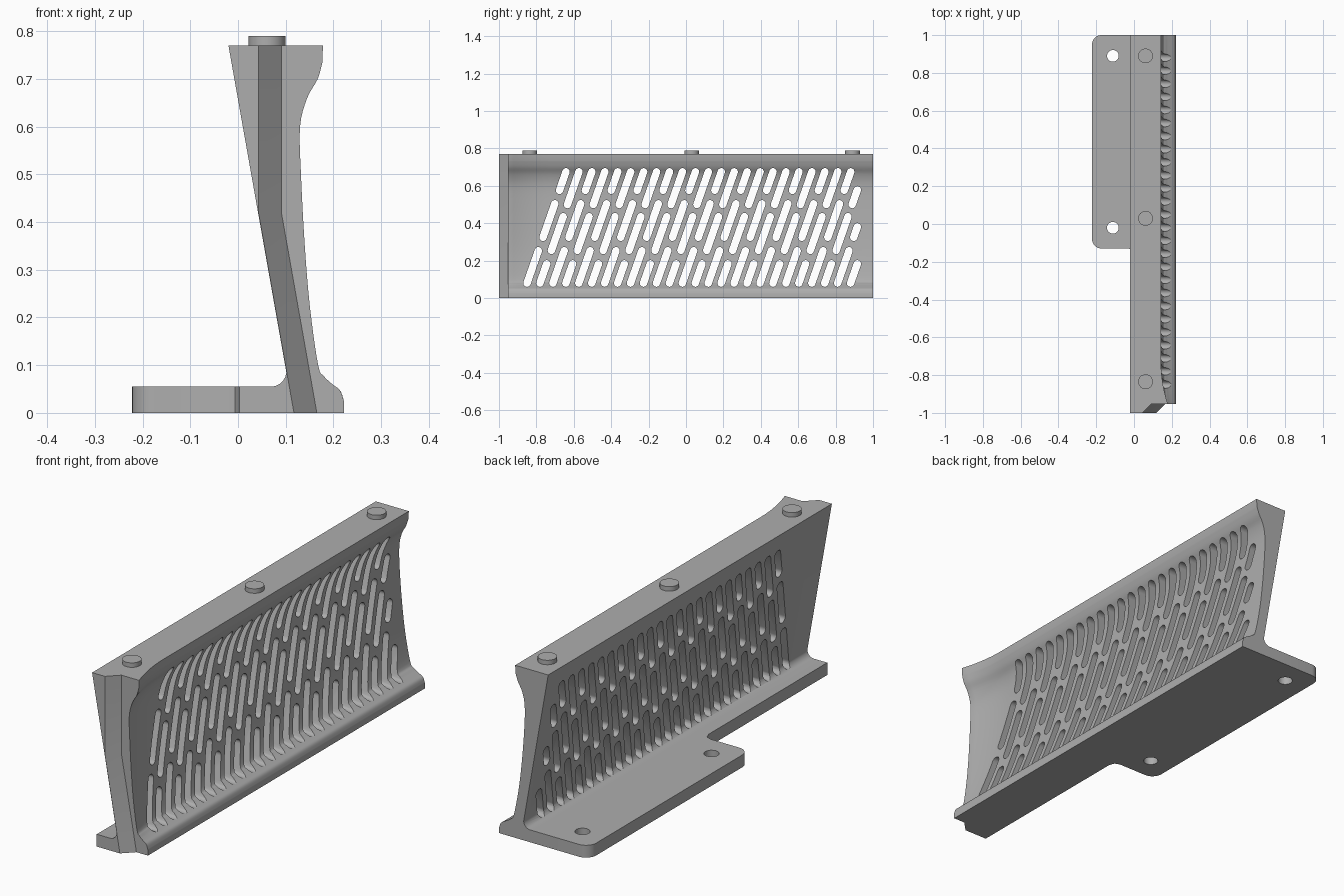
import bpy, bmesh, math

cube = bpy.data.objects.get("Cube")
if cube:
    bpy.data.objects.remove(cube, do_unlink=True)

grey = bpy.data.materials.new("plain_grey")
grey.use_nodes = True
COLOUR = (0.42, 0.42, 0.42, 1)
grey.diffuse_color = COLOUR
grey.node_tree.nodes["Principled BSDF"].inputs["Base Color"].default_value = COLOUR


def loft(bm, rings):
    """Join equal-length closed rings into a capped solid."""
    rows = [[bm.verts.new(p) for p in ring] for ring in rings]
    for a, b in zip(rows, rows[1:]):
        for i in range(len(a)):
            j = (i + 1) % len(a)
            bm.faces.new((a[i], a[j], b[j], b[i]))
    bm.faces.new(rows[0])
    bm.faces.new(rows[-1])


def finish(bm, name):
    bmesh.ops.recalc_face_normals(bm, faces=bm.faces)
    mesh = bpy.data.meshes.new(name)
    bm.to_mesh(mesh)
    bm.free()
    mesh.materials.append(grey)
    obj = bpy.data.objects.new(name, mesh)
    bpy.context.collection.objects.link(obj)
    return obj


def solid(name, rings):
    bm = bmesh.new()
    loft(bm, rings)
    return finish(bm, name)


def circle(x, y, z, r, n=32):
    return [(x + r * math.cos(math.tau * i / n), y + r * math.sin(math.tau * i / n), z)
            for i in range(n)]


def combine(target, tools, operation):
    """Apply booleans, then discard the tools."""
    for tool in tools:
        tool.hide_render = True
        mod = target.modifiers.new("cut", 'BOOLEAN')
        mod.operation, mod.solver, mod.object = operation, 'EXACT', tool
    bpy.context.view_layer.update()
    graph = bpy.context.evaluated_depsgraph_get()
    mesh = bpy.data.meshes.new_from_object(target.evaluated_get(graph))
    target.modifiers.clear()
    target.data = mesh
    for tool in tools:
        bpy.data.objects.remove(tool, do_unlink=True)


def smooth_path(points, steps=4):
    """Catmull-Rom curve through the points."""
    out = []
    pts = [points[0]] + points + [points[-1]]
    for a, b, c, d in zip(pts, pts[1:], pts[2:], pts[3:]):
        for s in range(steps):
            t = s / steps
            out.append(tuple(0.5 * (2 * q + (r - p) * t + (2 * p - 5 * q + 4 * r - s2) * t * t
                                    + (3 * q - p - 3 * r + s2) * t ** 3)
                             for p, q, r, s2 in zip(a, b, c, d)))
    return out + [points[-1]]


# Wall: front face (x inside, x at the flared end, z), lofted along y
FACE = [(.222, .222, .025), (.214, .214, .047), (.195, .198, .06), (.168, .18, .077),
        (.15, .168, .1), (.126, .151, .22), (.11, .14, .35), (.098, .132, .5),
        (.096, .13, .6), (.108, .145, .66), (.129, .167, .7), (.141, .177, .735)]
face = [(.222, .222, 0)] + smooth_path(FACE) + [(.143, .178, .77)]
FILLET = [(.07 + .032 * math.sin(a), .09 - .035 * math.cos(a))
          for a in [math.radians(80 - 16 * i) for i in range(6)]]
back = [(-.02, .77)] + FILLET + [(.003, .055), (.003, 0)]


def section(y, t):
    ring = [(a + (b - a) * t, y, z) for a, b, z in face]
    return ring + [(x, y, z) for x, z in back]


FLARE = 8
rings = [section(1, 0)] + [section(-.73 - .22 * i / FLARE, (i / FLARE) ** 2)
                           for i in range(FLARE + 1)] + [section(-1, 1)]
wall = solid("slotted_wall", rings)

# Chamfered step at the front end
step = solid("step_cutter", [
    [(a - .1, -1.1, z), (a, -1, z), (a + .048, -.952, z), (.5, -.952, z), (.5, -1.1, z)]
    for a, z in ((.135, -.1), (.043, .42), (.043, .9))])
combine(wall, [step], 'DIFFERENCE')

# Slanted slots, staggered in alternate columns
SLANT, RADIUS, PITCH = .35, .02, .0692
ROWS = [[(.06, .273), (.305, .524), (.556, .695)],
        [(.06, .203), (.235, .455), (.48, .695)]]
lean = math.atan(SLANT)
bm = bmesh.new()
for k in range(26):
    base = -.878 + PITCH * k
    for low, high in ROWS[k % 2]:
        high = min(high, (.923 - base) / SLANT)
        if high - low < 2.5 * RADIUS:
            continue
        outline = []
        for z, start in ((high - RADIUS, 0), (low + RADIUS, math.pi)):
            for i in range(9):
                a = start + math.pi * i / 8 - lean
                outline.append((base + SLANT * z + RADIUS * math.cos(a), z + RADIUS * math.sin(a)))
        loft(bm, [[(x, y, z) for y, z in outline] for x in (-.3, .4)])
combine(wall, [finish(bm, "slot_cutter")], 'DIFFERENCE')

# Mounting tongue with rounded outer corners and two screw holes
outline = [(.05, 1)]
for cy, start in ((.95, 90), (-.08, 180)):
    for i in range(9):
        a = math.radians(start + 90 * i / 8)
        outline.append((-.172 + .05 * math.cos(a), cy + .05 * math.sin(a)))
outline += [(-.03, -.13), (-.006, -.14), (.003, -.165), (.05, -.165)]
tongue = solid("mounting_tongue", [[(x, y, z) for x, y in outline] for z in (0, .055)])
holes = [solid("hole_cutter", [circle(-.112, y, z, .031) for z in (-.1, .2)]) for y in (.89, -.02)]
combine(tongue, holes, 'DIFFERENCE')
combine(wall, [tongue], 'UNION')

# Locating pegs on the top edge
pegs = [solid("locating_peg", [circle(.061, y, z, .039) for z in (.765, .79)])
        for y in (.89, .03, -.835)]

for obj in [wall] + pegs:
    bpy.ops.object.select_all(action='DESELECT')
    obj.select_set(True)
    bpy.context.view_layer.objects.active = obj
    bpy.ops.object.shade_smooth_by_angle(angle=math.radians(30))
